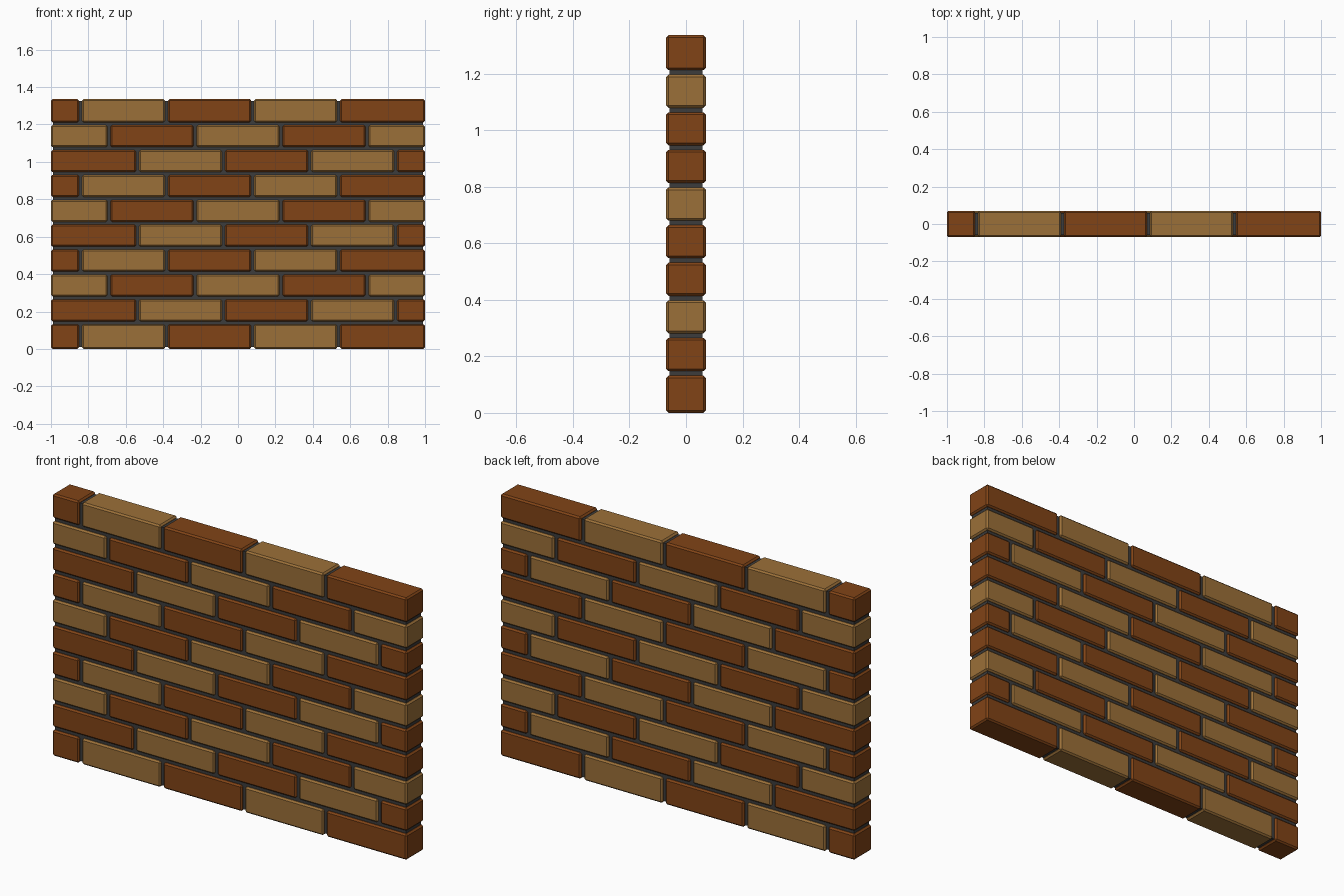
import bpy, bmesh

if "Cube" in bpy.data.objects:
    bpy.data.objects.remove(bpy.data.objects["Cube"])


def material(name, rgb):
    m = bpy.data.materials.new(name)
    m.diffuse_color = (*rgb, 1)
    m.use_nodes = True
    m.node_tree.nodes["Principled BSDF"].inputs["Base Color"].default_value = m.diffuse_color
    return m


def block(name, lo, hi, mat, bevel=0.0):
    """Box between two corners, with optional chamfered edges."""
    bm = bmesh.new()
    bmesh.ops.create_cube(bm, size=1)
    for v in bm.verts:
        v.co = [(a + b) / 2 + c * (b - a) for a, b, c in zip(lo, hi, v.co)]
    if bevel:
        bmesh.ops.bevel(bm, geom=bm.edges[:], offset=bevel, segments=1,
                        affect='EDGES')
    mesh = bpy.data.meshes.new(name)
    bm.to_mesh(mesh)
    bm.free()
    mesh.materials.append(mat)
    obj = bpy.data.objects.new(name, mesh)
    bpy.context.collection.objects.link(obj)
    return obj


brown = material("brown_brick", (0.22, 0.057, 0.008))
tan = material("tan_brick", (0.33, 0.162, 0.04))
grey = material("mortar", (0.045, 0.045, 0.045))

ROWS, HEIGHT, DEPTH = 10, 1.336, 0.07
PITCH, LENGTH, GAP = 0.133, 0.46, 0.016
FIRST_JOINT = (-0.842, -0.537, -0.69)   # running offset, repeats every 3 rows

# Recessed mortar core
block("mortar_core", (-0.99, -0.059, 0.01), (0.99, 0.059, HEIGHT - 0.01), grey)

# Courses of alternating bricks
for row in range(ROWS):
    joint_z = 0.14 + (row - 1) * PITCH
    z0 = 0 if row == 0 else joint_z + GAP / 2
    z1 = HEIGHT if row == ROWS - 1 else joint_z + PITCH - GAP / 2
    joints = [FIRST_JOINT[row % 3] + i * LENGTH for i in range(4)]
    starts = [-1] + [j + GAP / 2 for j in joints]
    ends = [j - GAP / 2 for j in joints] + [1]
    for i, (x0, x1) in enumerate(zip(starts, ends)):
        is_tan = (i + (row % 3 == 2)) % 2 == 1
        block(f"brick_row{row}_{i}", (x0, -DEPTH, z0), (x1, DEPTH, z1),
              tan if is_tan else brown, 0.008)
